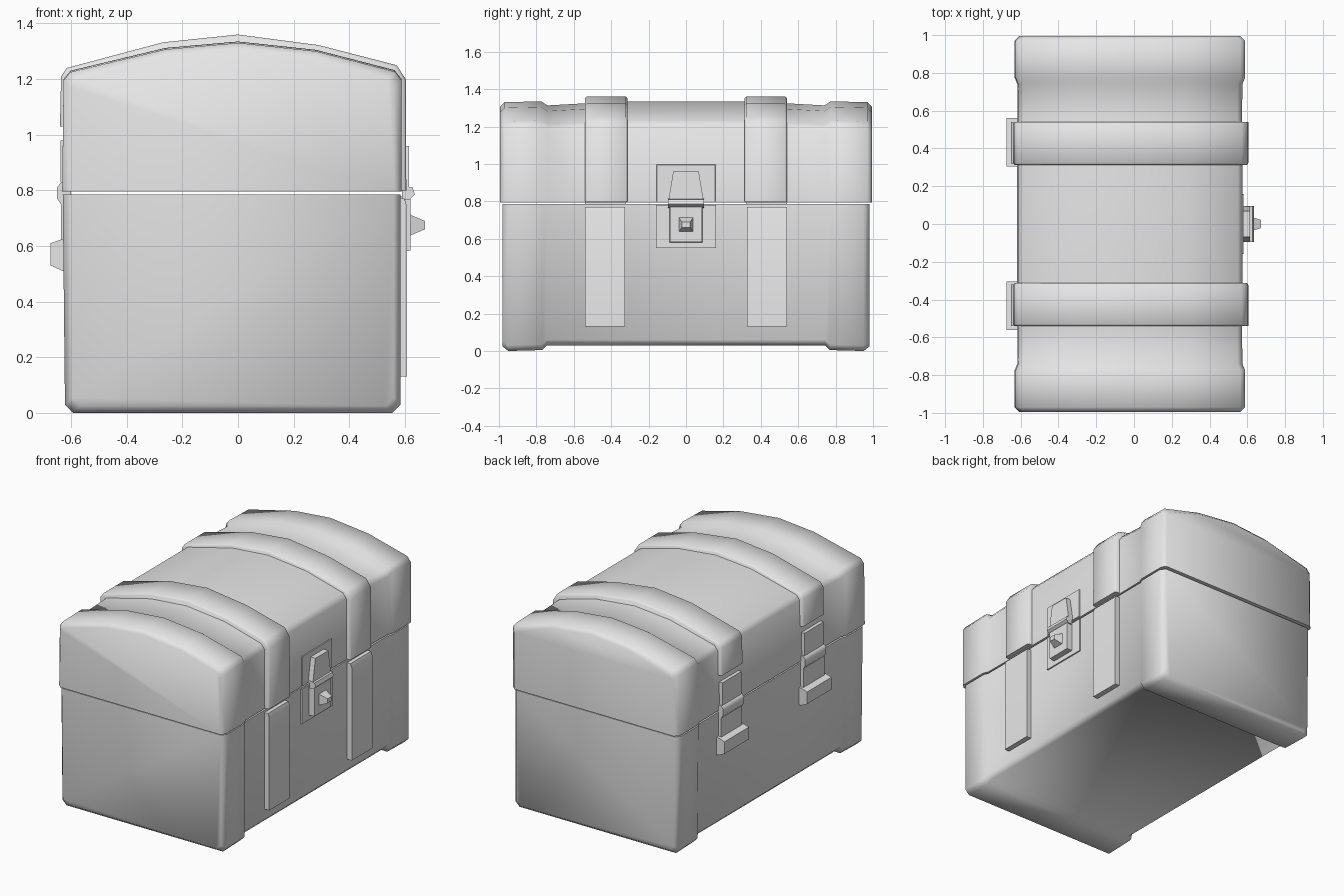
import bpy, bmesh, math

cube = bpy.data.objects.get("Cube")
if cube:
    bpy.data.objects.remove(cube, do_unlink=True)

grey = bpy.data.materials.new("plain_grey")
grey.use_nodes = True
COLOR = (0.8, 0.8, 0.8, 1)
grey.diffuse_color = COLOR
grey.node_tree.nodes["Principled BSDF"].inputs["Base Color"].default_value = COLOR


def loft(name, sections, axis="y", angle=60):
    """Skin closed sections [(position, [(a, b), ...])] along an axis.
    axis y: points are (x, z); axis x: points are (y, z)."""
    bm = bmesh.new()
    rings = []
    for p, pts in sections:
        rings.append([bm.verts.new((a, p, b) if axis == "y" else (p, a, b)) for a, b in pts])
    n = len(rings[0])
    for r, q in zip(rings, rings[1:]):
        for i in range(n):
            j = (i + 1) % n
            bm.faces.new((r[i], r[j], q[j], q[i]))
    bm.faces.new(rings[0])
    bm.faces.new(rings[-1])
    bmesh.ops.recalc_face_normals(bm, faces=bm.faces)
    mesh = bpy.data.meshes.new(name)
    bm.to_mesh(mesh)
    bm.free()
    mesh.materials.append(grey)
    ob = bpy.data.objects.new(name, mesh)
    bpy.context.collection.objects.link(ob)
    bpy.ops.object.select_all(action="DESELECT")
    bpy.context.view_layer.objects.active = ob
    ob.select_set(True)
    bpy.ops.object.shade_smooth_by_angle(angle=math.radians(angle))
    return ob


def rect(half, z0, z1):
    return [(-half, z0), (half, z0), (half, z1), (-half, z1)]


def mirrored(stations):
    """Stations for y >= 0 become a full run from -y to +y."""
    return [(-y, s) for y, s in reversed(stations)] + stations


# Cross-section of the box: flat top, chamfered lower edges
def base_section(inset, bottom):
    l, r, c = -0.63 + inset, 0.585 - inset, 0.03
    return [(l, 0.785), (l + 0.008, bottom + c), (l + 0.008 + c, bottom),
            (r - c, bottom), (r, bottom + c), (r, 0.785)]


# Cross-section of the lid: straight sides and a shallow arch
def lid_section(inset, drop):
    l, r = -0.632 + inset, 0.588 - inset
    return [(l, 0.795), (l + 0.005, 1.2 - drop), (l + 0.03, 1.23 - drop),
            (-0.26, 1.312 - drop), (0, 1.335 - drop), (0.28, 1.305 - drop),
            (r - 0.025, 1.232 - drop), (r, 1.2 - drop), (r, 0.795)]


# Box with raised end sections
loft("chest_base", mirrored([
    (0.745, base_section(0.013, 0.03)),
    (0.77, base_section(0, 0.005)),
    (0.95, base_section(0, 0)),
    (0.982, base_section(0.025, 0.025))]))

# Lid with raised end sections
loft("chest_lid", mirrored([
    (0.30, lid_section(0.013, 0.0)),
    (0.56, lid_section(0.016, 0.012)),
    (0.74, lid_section(0.014, 0.022)),
    (0.775, lid_section(0, 0.0)),
    (0.97, lid_section(0, 0.005)),
    (0.995, lid_section(0.025, 0.03))]))


# Band over the lid: outer line, then inner line back
def band_section(d):
    return [(-0.64 + d, 1.03), (-0.636 + d, 1.21), (-0.615 + d, 1.24 - d), (-0.27, 1.332 - d),
            (0, 1.36 - d), (0.29, 1.322 - d), (0.57 - d, 1.25 - d), (0.603 - d, 1.2 - d),
            (0.605 - d, 0.80),
            (0.55, 0.80), (0.55, 1.18), (0.28, 1.25), (0, 1.28),
            (-0.27, 1.25), (-0.59, 1.18), (-0.59, 1.03)]


for side, word in ((-1, "right"), (1, "left")):
    def run(a, b, section):
        return [(side * a, section), (side * b, section)]

    loft(f"lid_band_{word}", [(side * 0.313, band_section(0.008)), (side * 0.322, band_section(0)),
                              (side * 0.53, band_section(0)), (side * 0.54, band_section(0.008))])
    # Vertical strap on the box
    loft(f"base_strap_{word}", run(0.325, 0.54, [
        (0.56, 0.13), (0.607, 0.13), (0.607, 0.745), (0.598, 0.77), (0.56, 0.77)]), angle=30)
    # Hinge: upper leaf, knuckle at the seam and wedge-shaped lower lip
    loft(f"hinge_leaf_{word}", run(0.33, 0.53, [
        (-0.60, 0.83), (-0.638, 0.83), (-0.638, 0.98), (-0.60, 0.98)]))
    loft(f"hinge_knuckle_{word}", run(0.32, 0.54, [
        (-0.60, 0.74), (-0.636, 0.75), (-0.65, 0.77), (-0.65, 0.81), (-0.636, 0.83), (-0.60, 0.83)]))
    loft(f"hinge_lower_leaf_{word}", run(0.32, 0.54, [
        (-0.60, 0.62), (-0.636, 0.62), (-0.636, 0.75), (-0.60, 0.75)]))
    loft(f"hinge_lip_{word}", run(0.305, 0.56, [
        (-0.60, 0.505), (-0.63, 0.51), (-0.674, 0.53), (-0.674, 0.61), (-0.63, 0.625), (-0.60, 0.625)]),
        angle=40)

# Lock: backing plates, tapered hasp, hinge roll, flap and knob
loft("lock_plate_lower", [(0.56, rect(0.16, 0.55, 0.78)), (0.581, rect(0.16, 0.55, 0.78))], "x", 30)
loft("lock_plate_upper", [(0.56, rect(0.16, 0.80, 1.0)), (0.581, rect(0.155, 0.80, 0.995))], "x", 30)
hasp = [(-0.095, 0.80), (0.095, 0.80), (0.068, 0.96), (-0.068, 0.96)]
loft("lock_hasp", [(0.56, hasp), (0.615, hasp)], "x", 30)
loft("lock_roll", [(y, [(0.59, 0.765), (0.618, 0.768), (0.636, 0.785), (0.628, 0.81), (0.59, 0.815)])
                   for y in (-0.095, 0.095)])
loft("lock_flap", [(0.56, rect(0.088, 0.58, 0.78)), (0.62, rect(0.085, 0.583, 0.78))], "x", 30)
loft("lock_knob", [(0.60, rect(0.045, 0.63, 0.725)), (0.625, rect(0.036, 0.64, 0.71)),
                   (0.672, rect(0.022, 0.66, 0.69))], "x", 30)
